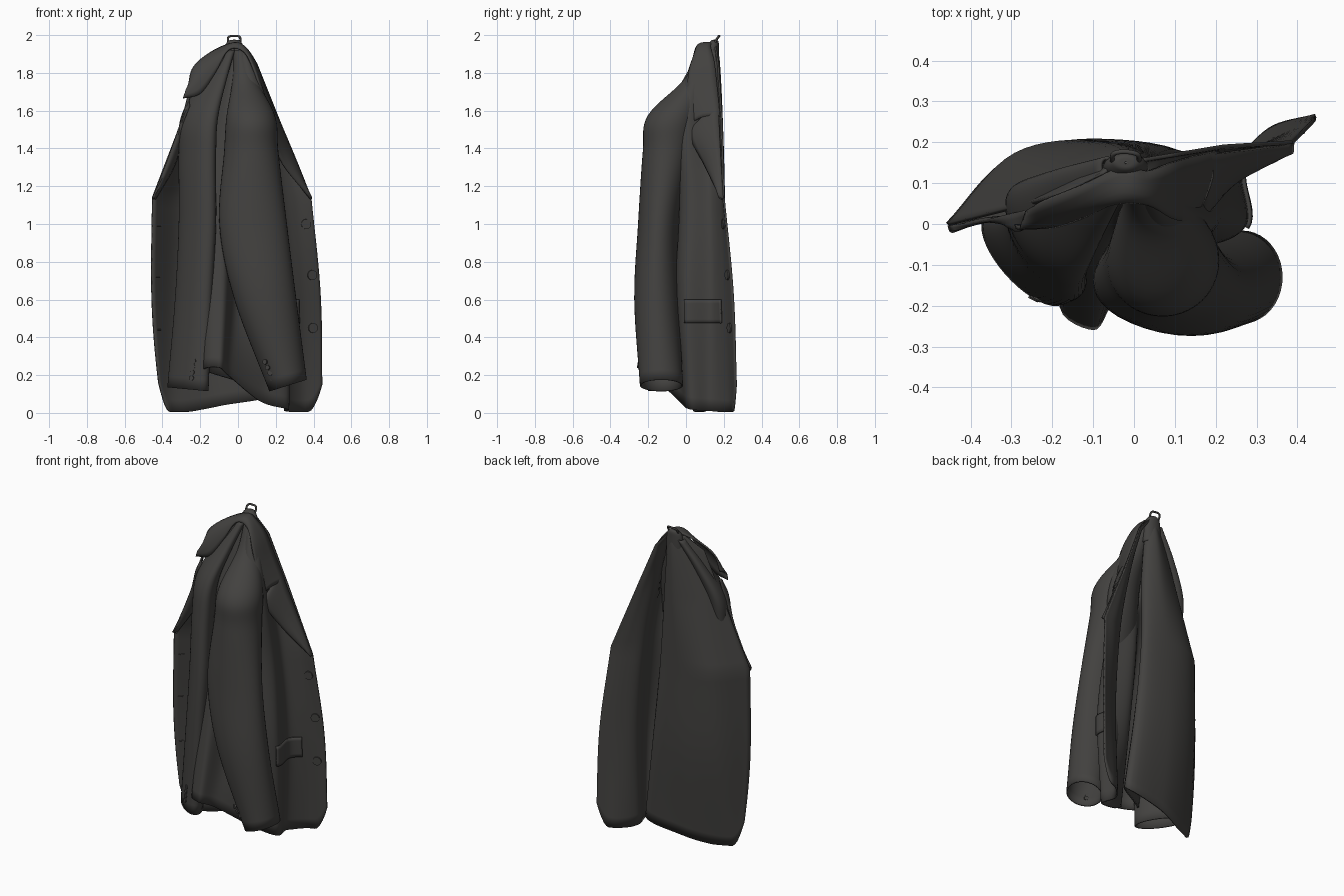
import bpy, math
from mathutils import Vector as V

if "Cube" in bpy.data.objects:
    bpy.data.objects.remove(bpy.data.objects["Cube"])

mat = bpy.data.materials.new("dark_cloth")
mat.diffuse_color = (0.055, 0.053, 0.05, 1)
mat.use_nodes = True
mat.node_tree.nodes["Principled BSDF"].inputs["Base Color"].default_value = mat.diffuse_color

def finish(o, thick=0, angle=50):
    o.data.materials.append(mat)
    if thick:
        m = o.modifiers.new("cloth", 'SOLIDIFY')
        m.thickness = thick
        m.offset = 0
    bpy.ops.object.select_all(action='DESELECT')
    o.select_set(True)
    bpy.context.view_layer.objects.active = o
    bpy.ops.object.shade_smooth_by_angle(angle=math.radians(angle))
    return o

def spline(pts, t, straight_from=99):
    # Catmull-Rom through pts, t counted in points; straight lines past a given point
    n = len(pts)
    i = max(0, min(int(t), n - 2))
    f = t - i
    b, c = pts[i], pts[i + 1]
    if i >= straight_from:
        return b.lerp(c, f)
    a = pts[i - 1] if i > 0 else b * 2 - c
    d = pts[i + 2] if i + 2 < n and i + 1 < straight_from else c * 2 - b
    return 0.5 * (2*b + (c - a)*f + (2*a - 5*b + 4*c - d)*f*f + (3*b - a - 3*c + d)*f**3)

def grid(name, rows, closed=False, thick=0.01):
    n = len(rows[0])
    faces = []
    for j in range(len(rows) - 1):
        for i in range(n if closed else n - 1):
            k = (i + 1) % n
            faces.append((j*n + i, j*n + k, (j + 1)*n + k, (j + 1)*n + i))
    me = bpy.data.meshes.new(name)
    me.from_pydata([p for r in rows for p in r], [], faces)
    o = bpy.data.objects.new(name, me)
    bpy.context.collection.objects.link(o)
    return finish(o, thick)

# Jacket body: one folded sheet, right front edge -> back -> left front edge
LEVELS = [0, 0.6, 1.14, 1.55, 1.85]
PLAN = [
    (.445,.265, .33,.23, .25,.13, .26,.02, .12,-.03, -.04,-.17, -.10,-.255, -.165,-.16, .18,.135, -.08,.15, -.31,.07, -.42,.01),
    (.437,.25, .33,.20, .26,.13, .27,.00, .17,-.05, .00,-.05, -.08,-.17, -.18,-.09, .11,.15, -.09,.20, -.31,.145, -.455,.00),
    (.388,.20, .30,.185, .22,.13, .22,.02, .15,-.03, .00,.00, -.09,-.09, -.22,-.02, .06,.145, -.08,.20, -.29,.17, -.452,.00),
    (.22,.19, .18,.17, .14,.11, .17,.00, .10,-.06, -.02,-.02, -.07,.00, -.22,-.03, .04,.12, -.04,.19, -.19,.14, -.295,.04),
    (.10,.17, .08,.16, .07,.12, .08,.07, .05,.04, .00,.06, -.03,.08, -.10,.05, .02,.13, -.02,.175, -.09,.14, -.18,.07)]
HEM = [.01, 0, .01, .02, .06, .19, .24, .22, .10, .04, 0, .02]
NC = len(HEM)

def column(c):
    pts = []
    for z, r in zip(LEVELS, PLAN):
        pts.append(V((r[2*c], r[2*c + 1], z + HEM[c] * max(0, 1 - z / 1.1))))
    top = pts[-1].lerp(V((-.02, .15, 0)), .65)
    top.z = 1.94
    return pts + [top]
COLS = [column(c) for c in range(NC)]

def surf(u, w):
    p = spline([spline(c, w, 2 if k in (0, 1, NC - 2, NC - 1) else 99) for k, c in enumerate(COLS)], u)
    e = min(u, NC - 1 - u)
    p.z += .14 * max(0, 1 - 1.5*e)**2 * max(0, 1 - w)**2   # rounded front corners
    p.z = max(p.z, .006)
    return p

def at(u, z, off=0):
    lo, hi = 0, 5
    for _ in range(24):
        m = (lo + hi) / 2
        if surf(u, m).z < z: lo = m
        else: hi = m
    n = (surf(u + .05, lo) - surf(u - .05, lo)).cross(surf(u, lo + .05) - surf(u, lo - .05))
    n = -n.normalized()
    return surf(u, lo) + n * off, n

grid("jacket_body", [[surf(i / 8, j / 9) for i in range((NC - 1)*8 + 1)] for j in range(46)])

# Sleeves with the shoulder running up to the neck: cx, cy, z, rx, ry, tilt; skew turns the oval
def sleeve(name, rings, skew=0):
    a = [V(r[:3]) for r in rings]
    b = [V(r[3:]) for r in rings]
    rows = []
    for j in range((len(rings) - 1)*8 + 1):
        c, s = spline(a, j / 8), spline(b, j / 8)
        row = []
        for i in range(40):
            t = math.tau * i / 40
            x = s.x * math.cos(t)
            row.append(c + V((x, s.y*math.sin(t) + skew*x, s.z*math.cos(t))))
        rows.append(row)
    return grid(name, rows, True, .008)

sleeve("right_sleeve", [
    (.01,.11,1.92, .03,.035,0), (.035,.05,1.76, .06,.06,0), (.068,-.07,1.57, .125,.13,0),
    (.07,-.10,1.38, .14,.125,0), (.08,-.145,1.0, .175,.105,0), (.145,-.155,.6, .16,.115,0),
    (.265,-.13,.145, .095,.11,.03)])
sleeve("left_sleeve", [
    (-.05,.12,1.92, .03,.035,0), (-.13,.06,1.76, .065,.055,0), (-.205,-.01,1.56, .095,.085,0),
    (-.215,-.04,1.35, .095,.09,0), (-.215,-.065,1.0, .095,.09,0), (-.235,-.08,.6, .095,.085,0),
    (-.265,-.085,.125, .105,.08,-.01)], -.75)

def cord(name, pts, r):
    cu = bpy.data.curves.new(name, 'CURVE')
    cu.dimensions = '3D'
    cu.bevel_depth = r
    cu.bevel_resolution = 2
    s = cu.splines.new('NURBS')
    s.points.add(len(pts) - 1)
    for q, p in zip(s.points, pts):
        q.co = (*p, 1)
    s.use_endpoint_u = True
    s.order_u = 3
    o = bpy.data.objects.new(name, cu)
    bpy.context.collection.objects.link(o)
    cu.materials.append(mat)
    return o

# Collar and lapels: strips between a roll line and an outer edge
def strip(name, roll, edge, n=20):
    roll, edge = [V(p) for p in roll], [V(p) for p in edge]
    rows = []
    for j in range(n + 1):
        t = j / n
        a, b = spline(roll, t*(len(roll) - 1)), spline(edge, t*(len(edge) - 1))
        rows.append([a.lerp(b, k / 6) + V((0, -.018, .012)) * math.sin(math.pi * k / 6) for k in range(7)])
    return grid(name, rows)

strip("collar",
      [(-.262,.03,1.72), (-.235,.05,1.83), (-.14,.09,1.91), (-.03,.14,1.955), (.03,.13,1.94),
       (.09,.15,1.86), (.14,.165,1.73), (.205,.18,1.57)],
      [(-.292,-.005,1.665), (-.20,-.005,1.69), (-.12,.02,1.80), (-.05,.05,1.92), (.03,.05,1.91),
       (.09,.015,1.80), (.13,.01,1.66), (.16,.04,1.54)], 48)
strip("right_lapel", [(.17,.17,1.65), (.22,.175,1.54), (.305,.185,1.34), (.388,.198,1.13)],
      [(.17,.11,1.54), (.17,.02,1.48), (.24,.10,1.31), (.386,.19,1.13)])
strip("left_lapel", [(-.262,.035,1.68), (-.30,.025,1.54), (-.375,.01,1.33), (-.452,-.004,1.13)],
      [(-.255,.01,1.60), (-.285,-.01,1.55), (-.33,.05,1.33), (-.44,.005,1.13)])

# Pocket flap on the right side
rows = []
for j in range(7):
    rows.append([at(1.15 + 1.9*i / 18, .475 + .125*j / 6, .01)[0] for i in range(19)])
grid("pocket_flap", rows)

# Front buttons, buttonholes and cuff buttons
def button(name, p, n, r):
    bpy.ops.mesh.primitive_cylinder_add(vertices=24, radius=r, depth=.012, location=p,
                                        rotation=V(n).to_track_quat('Z', 'Y').to_euler())
    o = bpy.context.object
    o.name = name
    finish(o)

for z, u in ((1.0, .45), (.73, .36), (.45, .42)):
    p, n = at(u, z, .007)
    button("front_button", p, n, .026)
    pts = [at(NC - 1.12 - k*.05, z - .01, .006)[0] for k in range(4)]
    cord("buttonhole", pts, .003)
for k in range(4):
    button("right_cuff_button", (.185 - .014*k, -.21 - .009*k, .18 + .03*k), (-.5, -1, 0), .013)
    button("left_cuff_button", (-.245 + .004*k, -.181, .185 + .03*k), (-.5, -1, 0), .013)

# Hanging loop at the neck and gathered cloth under it
cord("hanger_loop", [(-.05,.145,1.94), (-.055,.16,1.975), (-.05,.175,1.994), (-.02,.178,1.996),
                     (.01,.172,1.994), (.014,.16,1.975), (.008,.145,1.94)], .006)
sleeve("neck_gather", [(-.02,.15,1.972, .002,.002,0), (-.02,.15,1.965, .03,.018,0),
                       (-.02,.14,1.92, .05,.03,0), (-.02,.13,1.80, .055,.04,0)])
